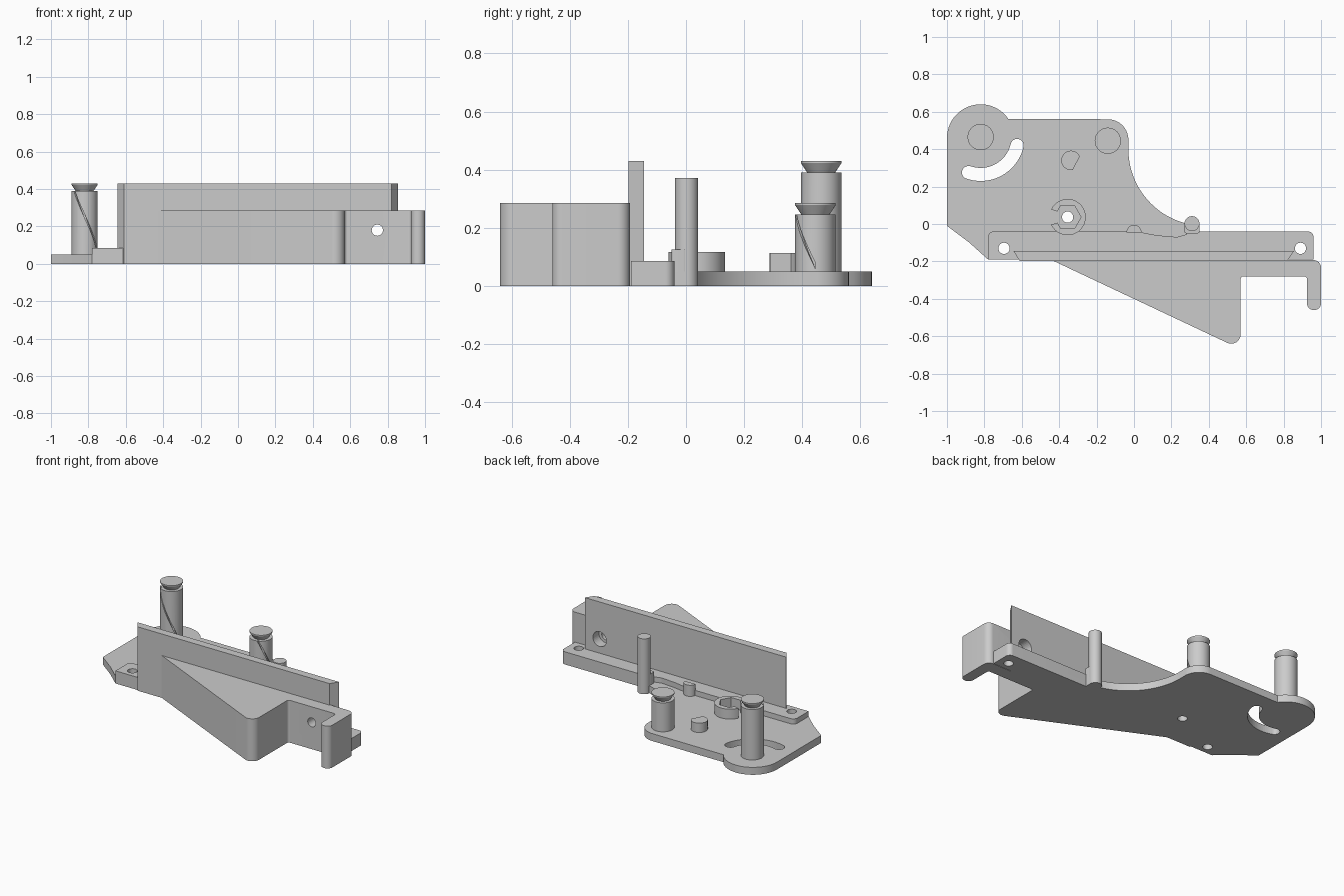
import bpy, bmesh, math
from mathutils import Vector

if "Cube" in bpy.data.objects:
    bpy.data.objects.remove(bpy.data.objects["Cube"])

grey = bpy.data.materials.new("light grey")
grey.use_nodes = True
grey.diffuse_color = (0.6, 0.6, 0.6, 1)
grey.node_tree.nodes["Principled BSDF"].inputs["Base Color"].default_value = (0.6, 0.6, 0.6, 1)


def finish(name, bm):
    bmesh.ops.recalc_face_normals(bm, faces=bm.faces)
    me = bpy.data.meshes.new(name)
    bm.to_mesh(me)
    bm.free()
    me.materials.append(grey)
    ob = bpy.data.objects.new(name, me)
    bpy.context.collection.objects.link(ob)
    return ob


def arc(cx, cy, r, a0, a1, n=24):
    angles = [math.radians(a0 + (a1 - a0) * i / n) for i in range(n + 1)]
    return [(cx + r * math.cos(a), cy + r * math.sin(a)) for a in angles]


def rounded(corners, n=8):
    """Outline from (x, y, radius) corners, each filleted."""
    out = []
    for i, (x, y, r) in enumerate(corners):
        p = Vector((x, y))
        if r == 0:
            out.append((x, y))
            continue
        a = (Vector(corners[i - 1][:2]) - p).normalized()
        b = (Vector(corners[(i + 1) % len(corners)][:2]) - p).normalized()
        half = a.angle(b) / 2
        centre = p + (a + b).normalized() * r / math.sin(half)
        va = p + a * r / math.tan(half) - centre
        vb = p + b * r / math.tan(half) - centre
        out += [tuple(centre + va.lerp(vb, k / n).normalized() * r) for k in range(n + 1)]
    return out


def prism(name, outline, z0, z1):
    bm = bmesh.new()
    face = bm.faces.new([bm.verts.new((x, y, z0)) for x, y in outline])
    top = bmesh.ops.extrude_face_region(bm, geom=[face])["geom"]
    bmesh.ops.translate(bm, vec=(0, 0, z1 - z0),
                        verts=[g for g in top if isinstance(g, bmesh.types.BMVert)])
    return finish(name, bm)


def disc(x, y, r, n=48):
    return arc(x, y, r, 0, 360, n)[:-1]


def lathe(name, x, y, profile, n=48):
    """Closed turned part from (radius, height) pairs."""
    bm = bmesh.new()
    rings = [[bm.verts.new((*p, z)) for p in disc(x, y, r, n)] for r, z in profile]
    for lo, hi in zip(rings, rings[1:]):
        for i in range(n):
            j = (i + 1) % n
            bm.faces.new((lo[i], lo[j], hi[j], hi[i]))
    bm.faces.new(rings[0])
    bm.faces.new(rings[-1])
    return finish(name, bm)


def cut(cutter, *targets):
    cutter.hide_render = True
    for ob in targets:
        mod = ob.modifiers.new("cut", "BOOLEAN")
        mod.operation = "DIFFERENCE"
        mod.solver = "EXACT"
        mod.object = cutter
    cutter.hide_viewport = True
    cutter.display_type = "WIRE"


parts = []

# base plate with round lobe and hollow edge
outline = ([(-1, -0.01), (-1, 0.46)] + arc(-0.82, 0.46, 0.18, 178, 34)
           + arc(-0.14, 0.45, 0.11, 90, 0) + arc(0.38, 0.4, 0.41, 180, 257)
           + [(0.35, 0), (0.35, -0.19), (-0.78, -0.19), (-0.88, -0.1)])
plate = prism("base_plate", outline, 0, 0.05)

# long rail along the wall
rail = prism("rail", rounded([(-0.78, -0.19, 0), (0.96, -0.19, 0),
                              (0.96, -0.04, 0.03), (-0.78, -0.04, 0.03)]), 0, 0.085)

# upright wall with bevelled ends
wall = prism("upright_wall", [(-0.61, -0.198), (0.82, -0.198), (0.855, -0.145), (-0.645, -0.145)], 0, 0.43)

# solid wedge, bar and hook in front of the wall
wedge = prism("wedge_and_hook", rounded([
    (-0.44, -0.193, 0), (0.57, -0.669, 0.05), (0.57, -0.28, 0.015),
    (0.925, -0.28, 0.015), (0.925, -0.46, 0.036), (1, -0.46, 0.036), (1, -0.193, 0.04)]), 0, 0.285)

# grooved posts with flared caps
def post(name, x, y, h, start, sweep):
    ob = lathe(name, x, y, [(0.07, 0.02), (0.07, h), (0.048, h), (0.07, h + 0.033), (0.07, h + 0.04)])
    bm = bmesh.new()
    steps, previous = 24, None
    for i in range(steps + 1):
        t = i / steps
        a = math.radians(start + sweep * t)
        z = h + 0.01 + (0.06 - h) * t
        ring = [bm.verts.new((x + r * math.cos(a), y + r * math.sin(a), z + dz))
                for r, dz in ((0.06, -0.01), (0.08, -0.01), (0.08, 0.01), (0.06, 0.01))]
        if previous:
            for k in range(4):
                m = (k + 1) % 4
                bm.faces.new((previous[k], previous[m], ring[m], ring[k]))
        else:
            bm.faces.new(ring)
        previous = ring
    bm.faces.new(previous)
    cut(finish(name + "_groove_cutter", bm), ob)
    return ob


parts.append(post("tall_post", -0.82, 0.465, 0.39, 215, 125))
parts.append(post("short_post", -0.14, 0.445, 0.245, 285, 75))

# slim pin, its foot block, and small stop pins
parts.append(prism("slim_pin", disc(0.31, 0.002, 0.04), 0, 0.372))
parts.append(prism("pin_foot", rounded([(0.27, -0.05, 0.01), (0.35, -0.05, 0.01),
                                        (0.35, -0.003, 0.005), (0.27, -0.003, 0.005)]), 0, 0.125))
parts.append(prism("half_stop_pin", arc(0, -0.045, 0.04, 0, 180), 0.02, 0.125))
parts.append(prism("flat_sided_stop", arc(-0.337, 0.34, 0.052, 24, 280), 0.02, 0.113))

# nut holder: split ring with a hexagonal pocket
boss = prism("nut_holder", disc(-0.355, 0.037, 0.097), 0.03, 0.117)
cut(prism("hex_cutter", disc(-0.355, 0.037, 0.072, 6), 0.05, 0.2), boss)
cut(prism("gap_cutter", [(-0.5, -0.02), (-0.4, 0.01), (-0.4, 0.064), (-0.5, 0.094)], 0.05, 0.2), boss)
cut(prism("bolt_hole_cutter", disc(-0.355, 0.037, 0.03, 32), -0.1, 0.2), plate, boss)

# curved slot in the plate
slot = (arc(-0.82, 0.465, 0.235, 251, 347) + arc(-0.625, 0.42, 0.035, -13, 167, 12)[1:-1]
        + arc(-0.82, 0.465, 0.165, 347, 251) + arc(-0.885, 0.275, 0.035, 71, 251, 12)[1:-1])
cut(prism("slot_cutter", slot, -0.1, 0.2), plate)

# screw holes at the rail ends
for side, x in (("right", -0.695), ("left", 0.89)):
    cut(prism(side + "_screw_cutter", disc(x, -0.13, 0.03, 32), -0.1, 0.2), plate, rail)

# shallow recess in the back of the rail
cut(prism("recess_cutter", [(0.03, -0.02), (0.04, -0.045), (0.12, -0.06), (0.23, -0.07),
                            (0.28, -0.055), (0.28, -0.02)], 0.05, 0.2), rail)

# cross hole through wall and bar, wider at the back
for name, r, y0, y1 in (("cross_hole_cutter", 0.03, -0.4, 0), ("counterbore_cutter", 0.05, -0.21, 0)):
    bore = prism(name, disc(0, 0, r, 32), 0, y1 - y0)
    bore.rotation_euler.x = math.pi / 2
    bore.location = (0.745, y1, 0.18)
    cut(bore, wall, wedge)

# smooth the round surfaces, keep edges crisp
parts += [plate, rail, wall, wedge, boss]
bpy.ops.object.select_all(action="DESELECT")
for ob in parts:
    ob.select_set(True)
bpy.context.view_layer.objects.active = parts[0]
bpy.ops.object.shade_smooth_by_angle(angle=math.radians(30))
